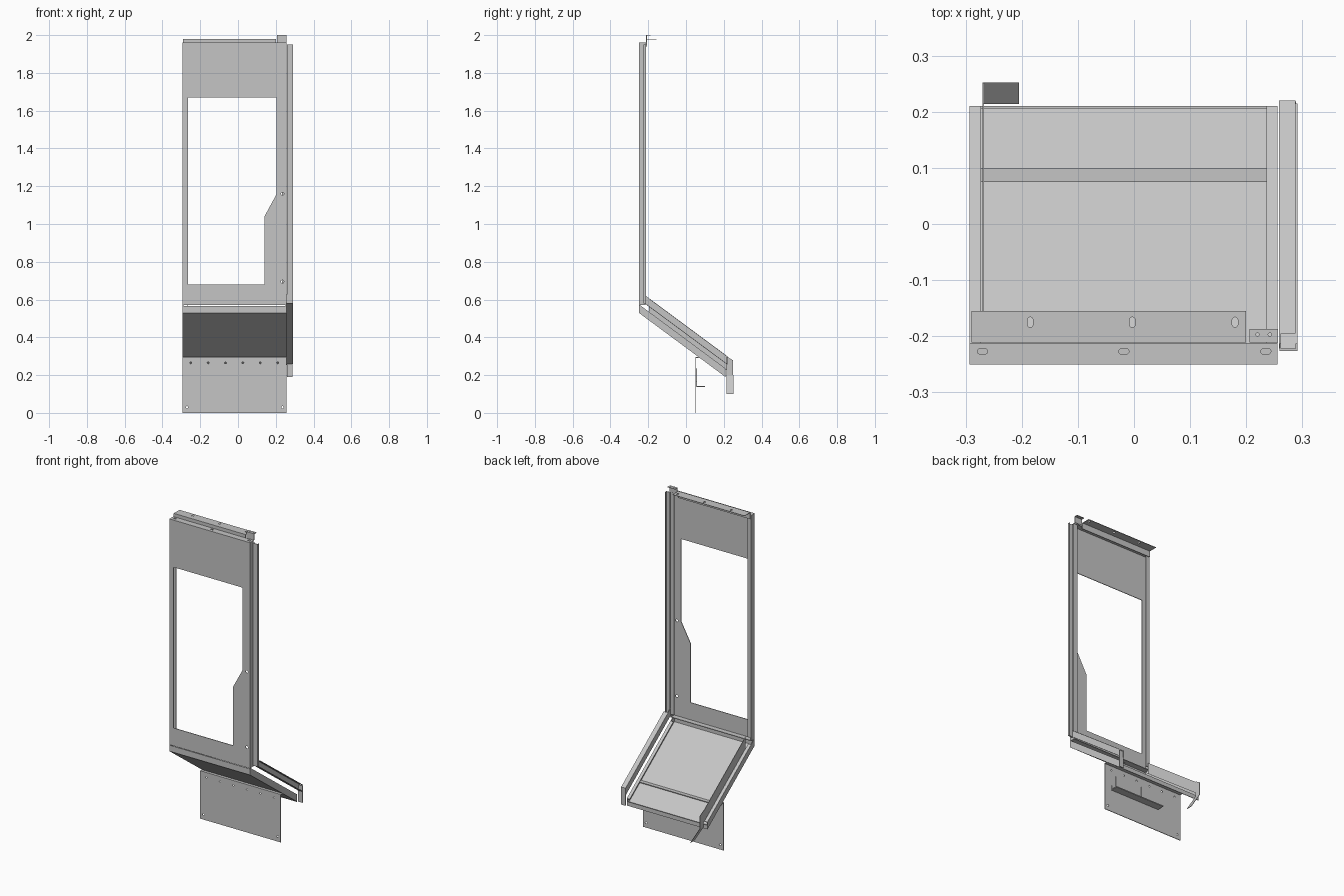
import bpy, bmesh, math
from mathutils import Vector

if "Cube" in bpy.data.objects:
    bpy.data.objects.remove(bpy.data.objects["Cube"])

GREY = (0.56, 0.56, 0.56, 1)
steel = bpy.data.materials.new("sheet_steel_grey")
steel.diffuse_color = GREY
steel.use_nodes = True
steel.node_tree.nodes["Principled BSDF"].inputs["Base Color"].default_value = GREY

T = 0.004                      # sheet thickness
W0, W1 = -0.293, 0.256         # panel sides
FRONT, BACK = -0.25, -0.215    # door front and rear depth
TOP, FOLD, KNEE = 1.96, 0.57, 0.53
SLOPE = -0.74


def prism(name, pts, axis, a, b):
    """Extrude a flat outline along an axis from a to b."""
    def place(p, d):
        return {"x": (d, p[0], p[1]), "y": (p[0], d, p[1]), "z": (p[0], p[1], d)}[axis]
    bm = bmesh.new()
    face = bm.faces.new([bm.verts.new(place(p, a)) for p in pts])
    grown = bmesh.ops.extrude_face_region(bm, geom=[face])["geom"]
    shift = Vector(place((0, 0), b - a))
    bmesh.ops.translate(bm, vec=shift, verts=[v for v in grown if isinstance(v, bmesh.types.BMVert)])
    bmesh.ops.recalc_face_normals(bm, faces=bm.faces)
    mesh = bpy.data.meshes.new(name)
    bm.to_mesh(mesh)
    bm.free()
    mesh.materials.append(steel)
    ob = bpy.data.objects.new(name, mesh)
    bpy.context.collection.objects.link(ob)
    return ob


def box(name, x0, x1, y0, y1, z0, z1):
    return prism(name, [(x0, y0), (x1, y0), (x1, y1), (x0, y1)], "z", z0, z1)


def slanted(name, x0, x1, y0, y1, z, height):
    """Bar following the tray slope; z is its lower edge at the knee."""
    def low(y):
        return z + SLOPE * (y - FRONT)
    return prism(name, [(y0, low(y0)), (y1, low(y1)), (y1, low(y1) + height), (y0, low(y0) + height)], "x", x0, x1)


def slot(u, v, ru, rv):
    """Rounded opening outline."""
    r = min(ru, rv)
    pts = []
    for i in range(16):
        t = math.tau * (i + 0.5) / 16
        c, s = math.cos(t), math.sin(t)
        pts.append((u + r * c + math.copysign(ru - r, c), v + r * s + math.copysign(rv - r, s)))
    return pts if ru != rv else [(u + r * math.cos(math.tau * i / 12), v + r * math.sin(math.tau * i / 12)) for i in range(12)]


def cut(ob, outlines, axis, a, b):
    """Cut openings through a sheet."""
    for outline in outlines:
        tool = prism("cutter", outline, axis, a, b)
        tool.hide_render = True
        mod = ob.modifiers.new("opening", "BOOLEAN")
        mod.operation, mod.solver, mod.object = "DIFFERENCE", "EXACT", tool
        bpy.context.view_layer.update()
        result = bpy.data.meshes.new_from_object(ob.evaluated_get(bpy.context.evaluated_depsgraph_get()))
        ob.modifiers.clear()
        ob.data = result
        bpy.data.objects.remove(tool)


# Door skin with its stepped window and fixing holes
door = box("door_skin", W0, W1, FRONT, FRONT + T, FOLD, TOP)
window = [(-0.265, 0.68), (0.14, 0.68), (0.14, 1.04), (0.205, 1.16), (0.205, 1.67), (-0.265, 1.67)]
cut(door, [window, slot(0.235, 1.16, 0.008, 0.008), slot(0.235, 0.695, 0.008, 0.008)], "y", FRONT - 0.1, FRONT + 0.1)

# Door side flanges with inward returns
for side, x, d in (("right", W0, 1), ("left", W1, -1)):
    a, b = sorted((x, x + d * T))
    box("door_flange_" + side, a, b, FRONT, BACK, FOLD, TOP)
    a, b = sorted((x, x + d * 0.024))
    box("door_return_" + side, a, b, BACK - T, BACK, FOLD + 0.02, TOP)
box("door_bottom_flange", W0, W1, FRONT, BACK, FOLD, FOLD + T)
top_flange = box("door_top_flange", W0, W1, FRONT, -0.212, TOP - T, TOP)
cut(top_flange, [slot(x, -0.227, 0.009, 0.005) for x in (-0.27, -0.018, 0.235)], "z", TOP - 0.05, TOP + 0.05)

# Top angle strip and small end bracket
box("top_angle_web", -0.29, 0.2, -0.211, -0.207, TOP - 0.02, 1.98)
strip = box("top_angle_shelf", -0.29, 0.2, -0.211, -0.155, 1.977, 1.98)
cut(strip, [slot(x, -0.175, 0.005, 0.009) for x in (-0.185, -0.003, 0.18)], "z", 1.95, 2.05)
box("top_bracket_web", 0.206, 0.257, -0.211, -0.207, TOP, 2.0)
tab = box("top_bracket_tab", 0.206, 0.257, -0.211, -0.187, 1.997, 2.0)
cut(tab, [slot(x, -0.197, 0.003, 0.003) for x in (0.22, 0.242)], "z", 1.98, 2.05)

# Outer post beside the door
box("post_face", 0.259, 0.291, -0.226, -0.222, 0.58, 1.95)
box("post_inner_flange", 0.259, 0.262, -0.226, -0.213, 0.58, 1.95)
box("post_outer_flange", 0.288, 0.291, -0.226, -0.213, 0.58, 1.95)

# Sloping tray with front lip, side flanges and rear lip
TRAY_END = 0.21
slanted("tray_floor", W0, W1, FRONT, TRAY_END, KNEE, 0.006)
box("tray_front_lip", W0, W1, FRONT, FRONT + T, KNEE, FOLD - 0.003)
for side, x, d in (("right", W0, 1), ("left", W1, -1)):
    a, b = sorted((x, x + d * T))
    slanted("tray_flange_" + side, a, b, FRONT, TRAY_END, KNEE, 0.045)
    a, b = sorted((x, x + d * 0.02))
    slanted("tray_return_" + side, a, b, BACK, TRAY_END, KNEE + 0.041, T)
box("tray_rear_lip", W0, W1, TRAY_END - T, TRAY_END, 0.19, 0.215)

# Outer channel rail following the slope
slanted("rail_bottom", 0.258, 0.291, -0.222, 0.215, 0.602, T)
slanted("rail_web", 0.258, 0.262, -0.222, 0.22, 0.602, 0.045)
slanted("rail_top", 0.258, 0.288, -0.195, 0.22, 0.643, T)
box("rail_end_plate", 0.259, 0.289, 0.214, 0.218, 0.19, 0.295)

# Inner guide plate with its bent tail
slanted("guide_plate", -0.27, -0.267, -0.195, 0.215, 0.57, 0.07)
prism("guide_end", [(0.214, 0.226), (0.214, 0.3), (0.25, 0.278), (0.25, 0.2), (0.214, 0.2)], "x", -0.27, -0.267)
prism("guide_tail", [(-0.27, 0.2), (-0.267, 0.2), (-0.205, 0.1), (-0.208, 0.1)], "y", 0.214, 0.252)

# Hanging apron with flange, rear shelf and tabs
apron = box("apron", W0, W1, 0.05, 0.054, 0, 0.295)
holes = [slot(-0.25 + 0.092 * i, 0.265, 0.005, 0.005) for i in range(6)]
holes += [slot(x, 0.03, 0.006, 0.006) for x in (-0.27, 0.235)]
cut(apron, holes, "y", 0, 0.1)
box("apron_top_flange", W0, W1, 0.05, 0.1, 0.291, 0.295)
box("apron_shelf", -0.13, 0.21, 0.05, 0.1, 0.137, 0.143)
box("shelf_lip", -0.13, 0.21, 0.054, 0.058, 0.143, 0.165)
for name, x in (("left", 0.145), ("right", -0.04)):
    box("shelf_tab_" + name, x - 0.035, x + 0.035, 0.054, 0.058, 0.165, 0.235)
